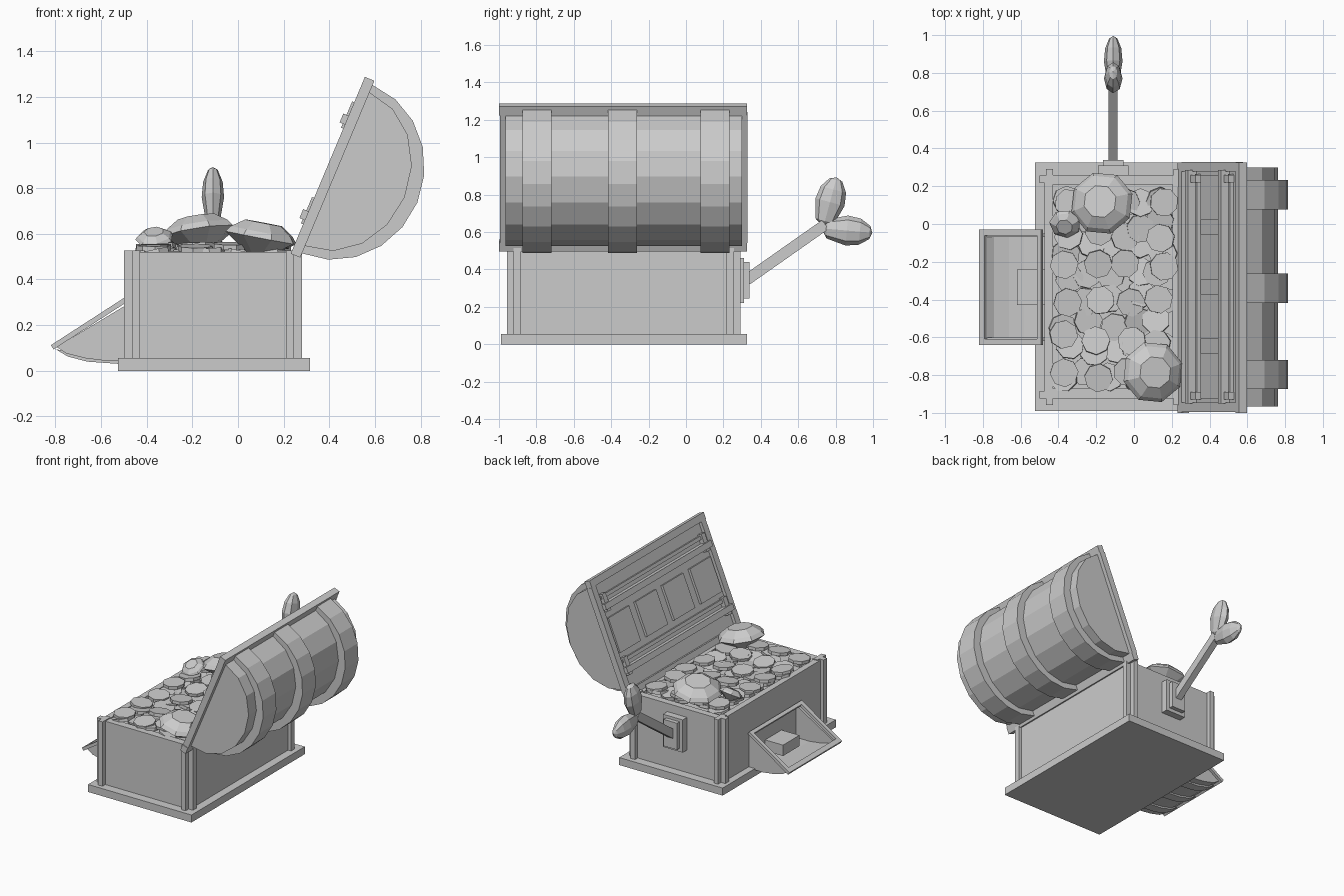
import bpy, bmesh, math, random
from mathutils import Matrix, Vector

if "Cube" in bpy.data.objects:
    bpy.data.objects.remove(bpy.data.objects["Cube"])

random.seed(4)
grey = bpy.data.materials.new("plain grey")
grey.diffuse_color = (0.6, 0.6, 0.6, 1)
grey.use_nodes = True
grey.node_tree.nodes["Principled BSDF"].inputs["Base Color"].default_value = grey.diffuse_color


def finish(name, bm):
    bmesh.ops.recalc_face_normals(bm, faces=bm.faces)
    me = bpy.data.meshes.new(name)
    bm.to_mesh(me)
    bm.free()
    me.materials.append(grey)
    ob = bpy.data.objects.new(name, me)
    bpy.context.collection.objects.link(ob)
    return ob


def prism(name, pts, y0, y1):
    """Extrude an x-z outline along y."""
    bm = bmesh.new()
    a = [bm.verts.new((x, y0, z)) for x, z in pts]
    b = [bm.verts.new((x, y1, z)) for x, z in pts]
    bm.faces.new(a)
    bm.faces.new(b[::-1])
    n = len(pts)
    for i in range(n):
        j = (i + 1) % n
        bm.faces.new((a[i], b[i], b[j], a[j]))
    return finish(name, bm)


def box(name, x0, x1, y0, y1, z0, z1):
    return prism(name, [(x0, z0), (x1, z0), (x1, z1), (x0, z1)], y0, y1)


def stack(name, rings, sides, matrix):
    """Rings of (radius, z); a zero radius makes a point."""
    bm = bmesh.new()
    loops = []
    for r, z in rings:
        if r == 0:
            loops.append([bm.verts.new((0, 0, z))] * sides)
        else:
            loops.append([bm.verts.new((r * math.cos(2 * math.pi * i / sides),
                                        r * math.sin(2 * math.pi * i / sides), z))
                          for i in range(sides)])
    for lo, hi in zip(loops, loops[1:]):
        for i in range(sides):
            j = (i + 1) % sides
            quad = list(dict.fromkeys((lo[i], lo[j], hi[j], hi[i])))
            bm.faces.new(quad)
    for ring, (r, z) in ((loops[0], rings[0]), (loops[-1], rings[-1])):
        if r:
            bm.faces.new(ring)
    bm.transform(matrix)
    return finish(name, bm)


def place(loc, rx=0, ry=0, rz=0):
    return (Matrix.Translation(loc) @ Matrix.Rotation(rz, 4, 'Z')
            @ Matrix.Rotation(ry, 4, 'Y') @ Matrix.Rotation(rx, 4, 'X'))


# Chest base and walls
box("base_plinth", -0.525, 0.315, -0.99, 0.325, 0, 0.055)
box("wall_left", -0.475, -0.43, -0.92, 0.25, 0.05, 0.52)
box("wall_right", 0.205, 0.255, -0.92, 0.25, 0.05, 0.52)
box("wall_front", -0.45, 0.23, -0.925, -0.87, 0.05, 0.52)
box("wall_back", -0.45, 0.23, 0.21, 0.26, 0.05, 0.52)
box("treasure_bed", -0.44, 0.22, -0.88, 0.22, 0.4, 0.5)

# Stepped corner posts
cx, cy = -0.11, -0.333
for sx in (-1, 1):
    for sy in (-1, 1):
        def post(name, a, b, c, d):
            xs = sorted((cx + sx * a, cx + sx * b))
            ys = sorted((cy + sy * c, cy + sy * d))
            box(name, *xs, *ys, 0.05, 0.527)
        post("corner_post_side", 0.32, 0.39, 0.55, 0.59)
        post("corner_post_end", 0.32, 0.355, 0.53, 0.625)


# Open lid: u runs along the rim, v points out through the dome
def lid(u, v):
    return (0.435 + 0.387 * u + 0.922 * v, 0.883 + 0.922 * u - 0.387 * v)


def lid_box(name, u0, u1, v0, v1, y0, y1):
    prism(name, [lid(u0, v0), lid(u1, v0), lid(u1, v1), lid(u0, v1)], y0, y1)


def dome(name, ru, rv, segs, y0, y1):
    angles = [math.pi * i / segs for i in range(segs + 1)]
    prism(name, [lid(ru * math.cos(a), rv * math.sin(a)) for a in angles], y0, y1)


dome("lid_dome", 0.365, 0.32, 8, -0.965, 0.30)
for y in (-0.797, -0.34, 0.155):
    dome("lid_band", 0.40, 0.38, 10, y - 0.077, y + 0.077)
lid_box("lid_panel", -0.40, 0.40, -0.022, 0, -0.98, 0.31)
for s in (-1, 1):
    u0, u1 = sorted((s * 0.37, s * 0.42))
    lid_box("lid_rim_long", u0, u1, -0.045, 0, -1.0, 0.325)
    ye = cy + s * 0.637
    lid_box("lid_rim_end", -0.37, 0.37, -0.045, 0, ye - 0.025, ye + 0.025)
    u = -0.013 + s * 0.227
    lid_box("lid_rail", u - 0.021, u + 0.021, -0.07, -0.02, -0.95, 0.285)
    lid_box("lid_rail_ledge", u + 0.05, u + 0.075, -0.042, -0.02, -0.93, 0.265)
    for y in (-0.91, 0.24):
        lid_box("lid_rail_cap", u - 0.04, u + 0.085, -0.055, -0.02, y - 0.02, y + 0.02)
for i in range(4):
    y = -0.805 + 0.315 * i
    lid_box("lid_inset_panel", -0.12, 0.13, -0.04, -0.02, y - 0.12, y + 0.12)

# Tilted side tray with a hollow curved shell
outer = [(-0.795, 0.105), (-0.75, 0.075), (-0.67, 0.055), (-0.59, 0.045), (-0.47, 0.045)]
inner = [(x + 0.008, z + 0.016) for x, z in outer]
prism("tray_shell", outer + inner[::-1], -0.62, -0.05)
cap = outer + [(-0.47, 0.30)]
for y in (-0.62, -0.07):
    prism("tray_end", cap, y, y + 0.02)
for y in (-0.53, -0.335, -0.14):
    low = [(-0.80, 0.095), (-0.745, 0.062), (-0.66, 0.04), (-0.52, 0.03)]
    prism("tray_band", low + [(-0.51, 0.052), (-0.66, 0.06), (-0.74, 0.082)], y - 0.035, y + 0.035)


def slope(t, d):
    return (-0.82 + 0.84 * t + 0.543 * d, 0.112 + 0.543 * t - 0.84 * d)


def tray_bar(name, t0, t1, y0, y1):
    prism(name, [slope(t0, 0), slope(t1, 0), slope(t1, 0.022), slope(t0, 0.022)], y0, y1)


tray_bar("tray_rim_side", 0, 0.39, -0.64, -0.61)
tray_bar("tray_rim_side", 0, 0.39, -0.06, -0.03)
tray_bar("tray_rim_front", 0, 0.035, -0.61, -0.06)
tray_bar("tray_rim_back", 0.365, 0.39, -0.61, -0.06)
box("tray_block", -0.62, -0.47, -0.43, -0.24, 0.10, 0.18)

# Winding key on the back wall: plates, square rod and two leaf grips
box("key_plate", -0.19, -0.03, 0.25, 0.31, 0.22, 0.46)
box("key_plate_inner", -0.165, -0.055, 0.30, 0.34, 0.245, 0.44)
rod = Vector((0, 0.42, 0.295))
tilt = math.atan2(rod.z, rod.y) - math.pi / 2
stack("key_rod", [(0.042, 0), (0.042, rod.length)], 4,
      Matrix.Translation((-0.11, 0.325, 0.345)) @ Matrix.Rotation(tilt, 4, 'X')
      @ Matrix.Diagonal((0.8, 1.0, 1, 1)) @ Matrix.Rotation(math.pi / 4, 4, 'Z'))
leaf = [(0, -0.137), (0.05, -0.105), (0.078, 0), (0.068, 0.07), (0.035, 0.122), (0, 0.137)]
for y, z, deg in ((0.77, 0.76, 75), (0.86, 0.608, -5)):
    stack("key_grip", leaf, 8,
          Matrix.Translation((-0.11, y, z))
          @ Matrix.Rotation(math.radians(deg - 90), 4, 'X')
          @ Matrix.Diagonal((0.63, 1.03, 1, 1)))


# Cut gems
def gem(loc, r, rx, ry, sides=8):
    stack("gem", [(0, -0.65 * r), (r, 0), (0.88 * r, 0.16 * r), (0.52 * r, 0.4 * r)],
          sides, place(loc, math.radians(rx), math.radians(ry), 0.3))


gem((-0.17, 0.11, 0.605), 0.17, -10, -6)
gem((0.10, -0.785, 0.583), 0.165, 4, 10)
gem((-0.365, 0.0, 0.58), 0.085, 25, -15, 7)

# Loose coins in a jittered heap
for layer, (nx, ny) in enumerate(((5, 8), (4, 6))):
    for i in range(nx):
        for j in range(ny):
            x = -0.36 + 0.50 * (i / (nx - 1)) + random.uniform(-0.025, 0.025)
            y = -0.79 + 0.92 * (j / (ny - 1)) + random.uniform(-0.03, 0.03)
            z = 0.507 + 0.022 * layer + random.uniform(0, 0.018)
            k = 0.22 if layer == 0 else 0.12
            stack("coin", [(0.076, -0.011), (0.076, 0.011)], 8,
                  place((x, y, z), random.uniform(-k, k), random.uniform(-k, k),
                        random.uniform(0, 1)))
